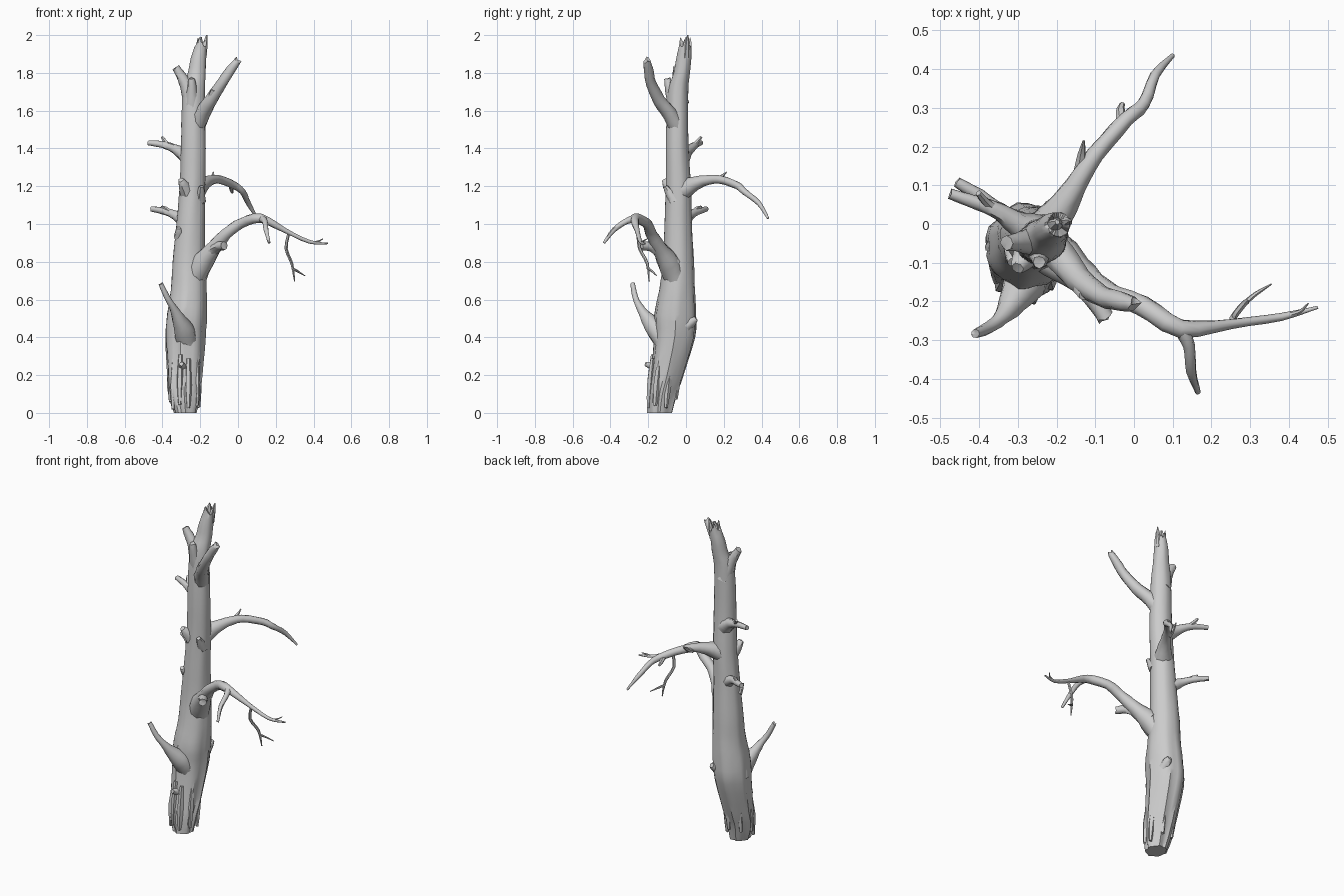
import bpy, bmesh, math, random
from mathutils import Vector

random.seed(4)


def smooth_path(pts, steps):
    """Catmull-Rom resampling of equal-length tuples."""
    out, n = [], len(pts)
    for i in range(n - 1):
        a, b, c, d = pts[max(i - 1, 0)], pts[i], pts[i + 1], pts[min(i + 2, n - 1)]
        for s in range(steps):
            t = s / steps
            out.append(tuple(0.5 * (2 * q + (r - p) * t + (2 * p - 5 * q + 4 * r - w) * t * t
                                    + (3 * q - p - 3 * r + w) * t ** 3)
                             for p, q, r, w in zip(a, b, c, d)))
    return out + [tuple(pts[-1])]


def skin(name, rings, dip=0.0, angle=50):
    """Bridge a list of vertex rings and close both ends."""
    bm = bmesh.new()
    vs = [[bm.verts.new(p) for p in ring] for ring in rings]
    n = len(vs[0])
    for lo, hi in zip(vs, vs[1:]):
        for i in range(n):
            j = (i + 1) % n
            bm.faces.new((lo[i], lo[j], hi[j], hi[i]))
    bm.faces.new(vs[0][::-1])
    mid = sum((v.co for v in vs[-1]), Vector()) / n
    back = sum((v.co for v in vs[-2]), Vector()) / n
    tip = bm.verts.new(mid.lerp(back, dip))
    for i in range(n):
        bm.faces.new((vs[-1][i], vs[-1][(i + 1) % n], tip))
    bmesh.ops.recalc_face_normals(bm, faces=bm.faces)
    me = bpy.data.meshes.new(name)
    bm.to_mesh(me)
    bm.free()
    ob = bpy.data.objects.new(name, me)
    bpy.context.collection.objects.link(ob)
    bpy.ops.object.select_all(action='DESELECT')
    ob.select_set(True)
    bpy.context.view_layer.objects.active = ob
    bpy.ops.object.shade_smooth_by_angle(angle=math.radians(angle))
    return ob


def branch(name, pts, sides=8, steps=3, jag=0.0):
    """Tapered tube through (x, y, z, radius) points."""
    path = smooth_path(pts, steps)
    P = [Vector(p[:3]) for p in path]
    rings, u = [], None
    for i, p in enumerate(P):
        d = (P[min(i + 1, len(P) - 1)] - P[max(i - 1, 0)]).normalized()
        if u is None:
            u = d.orthogonal()
        u = (u - d * u.dot(d)).normalized()
        v = d.cross(u)
        ring = []
        for k in range(sides):
            t = 2 * math.pi * k / sides
            r = path[i][3] * random.uniform(0.93, 1.07)
            q = p + (u * math.cos(t) + v * math.sin(t)) * r
            if i == len(P) - 1:
                q += d * random.uniform(-jag, jag * 0.5)
            ring.append(q)
        rings.append(ring)
    return skin(name, rings, dip=0.1 if jag else 0.0)


# Trunk: z, x min, x max, y min, y max
rows = [
    (0.00, -.335, -.22, -.20, -.075), (0.10, -.365, -.205, -.20, -.05),
    (0.20, -.372, -.195, -.185, -.015), (0.40, -.382, -.178, -.165, .045),
    (0.52, -.375, -.170, -.165, .052), (0.65, -.355, -.170, -.14, .045),
    (0.80, -.345, -.175, -.12, .04), (1.00, -.325, -.177, -.112, .03),
    (1.20, -.307, -.174, -.105, .025), (1.40, -.300, -.172, -.105, .012),
    (1.60, -.296, -.176, -.10, .010), (1.72, -.288, -.176, -.09, .012),
    (1.80, -.264, -.172, -.064, .02), (1.88, -.248, -.170, -.05, .028),
    (1.96, -.222, -.166, -.032, .030)]
N = 28
trunk = []
levels = smooth_path(rows, 3)
for li, (z, x0, x1, y0, y1) in enumerate(levels):
    a = 0.02 + 0.10 * max(0, 1 - z / 0.75)
    ring = []
    for k in range(N):
        t = 2 * math.pi * k / N
        ridge = math.sin(7 * t + 1.2 * math.sin(3 * z)) + 0.6 * math.sin(11 * t + 2 * z + 1)
        f = 1.03 + a * (0.6 * ridge - 0.3) + random.uniform(-.012, .012)
        zz = z
        if li == len(levels) - 1:      # splintered top
            zz += 0.02 * math.sin(3 * t + 1.0) + random.uniform(-.018, .01)
        ring.append(((x0 + x1) / 2 + (x1 - x0) / 2 * f * math.cos(t),
                     (y0 + y1) / 2 + (y1 - y0) / 2 * f * math.sin(t), zz))
    trunk.append(ring)
skin("trunk", trunk, dip=0.8, angle=40)
branch("top_splinter_right", [(-.185, 0, 1.88, .018), (-.174, .005, 1.95, .014),
                              (-.165, .01, 2.0, .003)], 6)
branch("top_splinter_left", [(-.21, -.005, 1.88, .026), (-.203, 0, 1.95, .019),
                             (-.198, .005, 1.99, .006)], 6)

# Large drooping branch on the right, with its twigs
branch("long_right_branch", [
    (-.24, -.05, .70, .065), (-.19, -.09, .79, .058), (-.13, -.14, .87, .042),
    (-.06, -.185, .95, .031), (.02, -.21, 1.005, .027), (.12, -.27, 1.03, .024),
    (.25, -.258, .965, .013), (.38, -.24, .905, .010), (.475, -.215, .897, .004)], 10)
branch("long_branch_spur", [(.12, -.265, 1.03, .022), (.142, -.315, 1.015, .016),
                            (.148, -.38, .97, .013), (.165, -.435, .90, .007)])
branch("hanging_twig", [(.27, -.255, .955, .008), (.255, -.245, .87, .009),
                        (.285, -.205, .79, .008), (.30, -.195, .695, .003)], 6)
branch("hanging_twig_fork", [(.288, -.203, .765, .007), (.315, -.18, .75, .006),
                             (.355, -.155, .725, .002)], 6)
branch("long_branch_tip_fork", [(.40, -.235, .902, .007), (.43, -.225, .91, .005),
                                (.45, -.205, .922, .002)], 6)
branch("right_broken_stub", [(-.20, -.07, .79, .05), (-.15, -.13, .85, .036),
                             (-.105, -.19, .88, .026), (-.072, -.245, .885, .022)], 8, 3, .008)

# Back branch with two spikes
branch("back_branch", [
    (-.235, -.03, 1.17, .058), (-.195, .03, 1.205, .043), (-.15, .10, 1.23, .028),
    (-.10, .18, 1.235, .023), (-.02, .27, 1.205, .02), (.025, .31, 1.17, .017),
    (.055, .385, 1.11, .013), (.10, .435, 1.03, .006)], 9)
branch("back_branch_spike", [(-.14, .14, 1.225, .016), (-.135, .18, 1.245, .011),
                             (-.13, .215, 1.275, .003)], 6)
branch("back_branch_knot", [(-.03, .26, 1.205, .016), (-.035, .29, 1.185, .012),
                            (-.03, .31, 1.165, .007)], 6)

# Upper right limb and the small top stubs
branch("upper_right_limb", [
    (-.225, -.04, 1.50, .045), (-.19, -.085, 1.58, .041), (-.14, -.145, 1.66, .034),
    (-.085, -.185, 1.745, .028), (-.035, -.20, 1.82, .025), (.003, -.208, 1.87, .018)],
    9, 3, .015)
branch("upper_limb_spur", [(-.15, -.13, 1.64, .022), (-.14, -.165, 1.68, .019),
                           (-.13, -.185, 1.71, .012)], 7, 2, .008)
branch("top_left_stub", [(-.235, -.04, 1.64, .055), (-.275, -.045, 1.735, .034),
                         (-.305, -.047, 1.79, .025), (-.33, -.05, 1.83, .02)], 8, 3, .008)
branch("top_front_stub", [(-.24, -.05, 1.62, .05), (-.243, -.085, 1.71, .027),
                          (-.245, -.10, 1.775, .016)], 8, 3, .008)

# Matching pair of left side branches, each with a short fork
for label, z, y, tip in (("upper", 1.43, .078, -.475), ("lower", 1.08, .108, -.458)):
    branch(label + "_left_branch", [
        (-.25, -.03, z - .085, .055), (-.30, .0, z - .052, .034),
        (-.345, .03, z - .027, .023), (-.40, y * .68, z - .01, .018), (tip, y, z, .014)], 8, 3, .004)
    branch(label + "_left_fork", [(-.35, .03, z - .025, .015), (-.38, .055, z, .012),
                                  (-.402, .08, z + (.03 if z > 1.2 else .01), .008)], 6)

# Low front-left branch with swollen base
branch("low_left_branch", [
    (-.26, -.09, .34, .06), (-.285, -.15, .43, .056), (-.315, -.205, .50, .036),
    (-.345, -.245, .56, .02), (-.375, -.268, .61, .016), (-.41, -.283, .685, .012)], 9, 3, .005)

# Knots and broken nubs on the bark: base, end, base radius
knots = [((-.27, -.07, 1.17), (-.302, -.115, 1.235), .04),
         ((-.20, -.06, 1.12), (-.195, -.11, 1.20), .03),
         ((-.29, -.12, .23), (-.30, -.215, .26), .03),
         ((-.22, .0, .46), (-.215, .055, .50), .035),
         ((-.31, -.06, .93), (-.315, -.10, .98), .03),
         ((-.34, -.05, .5), (-.375, -.06, .42), .03)]
for i, (a, b, r) in enumerate(knots):
    m = Vector(a).lerp(Vector(b), .6)
    branch("knot_%d" % i, [(*a, r), (*m, r * .72), (*b, r * .4)], 7, 2, .004)

# Splintered bark slivers around the broken base
for i, deg in enumerate((15, 70, 130, 185, 215, 250, 285, 330)):
    c, s = math.cos(math.radians(deg)), math.sin(math.radians(deg))
    h = random.uniform(.05, .12)
    branch("base_splinter_%d" % i, [
        (-.28 + .07 * c, -.095 + .085 * s, h + .22, .012),
        (-.282 + .075 * c, -.115 + .078 * s, h + .08, .018),
        (-.282 + .076 * c, -.125 + .076 * s, h - .045, .009)], 5, 2, .004)
